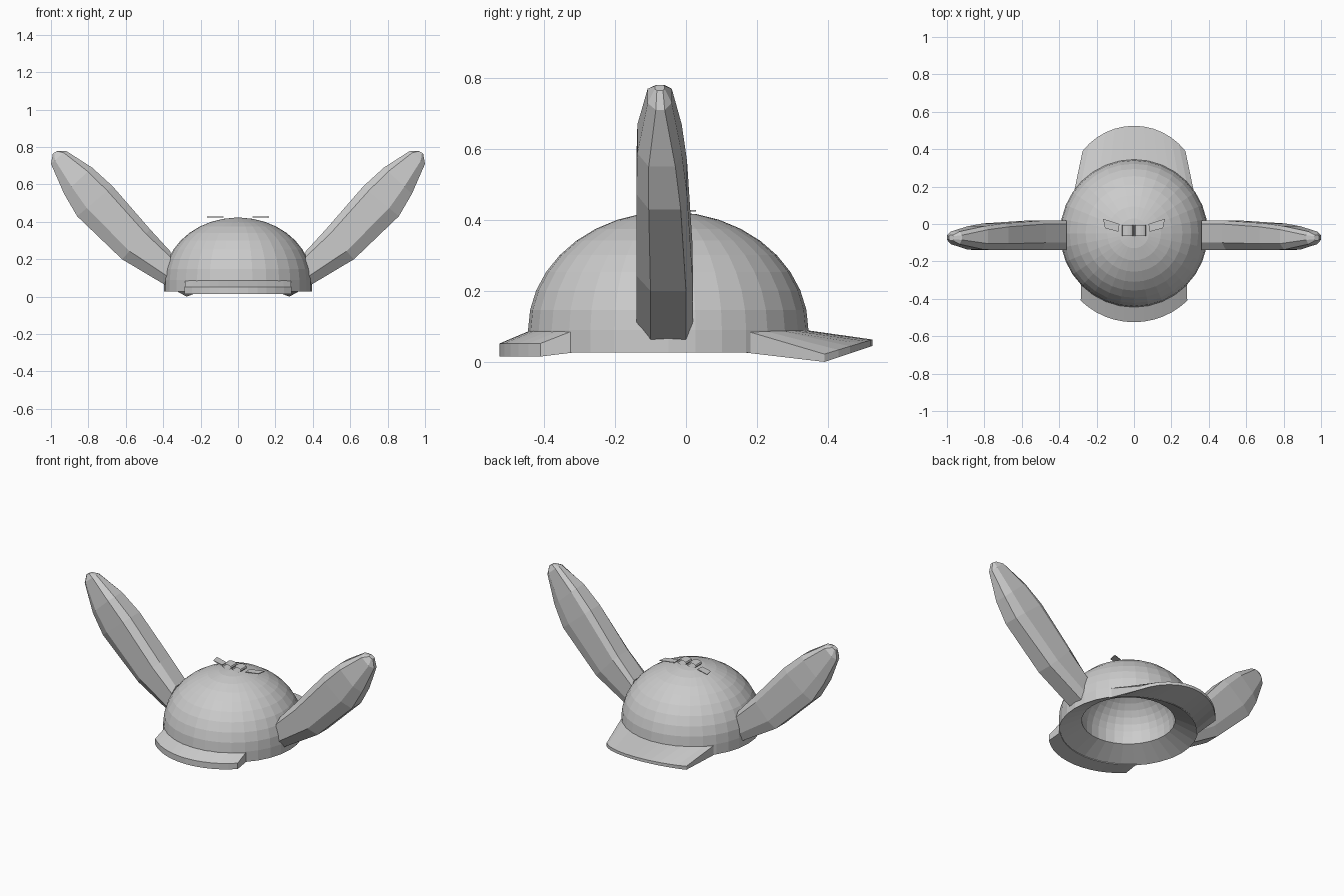
import bpy, bmesh, math
from mathutils import Vector

if "Cube" in bpy.data.objects:
    bpy.data.objects.remove(bpy.data.objects["Cube"], do_unlink=True)

grey = bpy.data.materials.new("plain grey")
grey.use_nodes = True
grey.diffuse_color = (0.6, 0.6, 0.6, 1)
grey.node_tree.nodes["Principled BSDF"].inputs["Base Color"].default_value = (0.6, 0.6, 0.6, 1)

CY = -0.05       # dome centre in y
RADIUS = 0.395   # dome radius


def finish(name, bm):
    bmesh.ops.recalc_face_normals(bm, faces=bm.faces)
    mesh = bpy.data.meshes.new(name)
    bm.to_mesh(mesh)
    bm.free()
    mesh.materials.append(grey)
    obj = bpy.data.objects.new(name, mesh)
    bpy.context.collection.objects.link(obj)
    return obj


def loft(name, rings, cap=True):
    """Skin a list of equal closed rings of points."""
    bm = bmesh.new()
    rows = [[bm.verts.new(p) for p in ring] for ring in rings]
    n = len(rows[0])
    for a, b in zip(rows, rows[1:]):
        for i in range(n):
            j = (i + 1) % n
            bm.faces.new((a[i], a[j], b[j], b[i]))
    if cap:
        bm.faces.new(rows[0])
        bm.faces.new(rows[-1])
    return finish(name, bm)


# Cap shell: outer dome, and a smaller copy of it inside, joined by a sloping rim
outer = [(RADIUS, 0.027)]
for i in range(10):
    a = math.radians(9.8 * i)
    outer.append((RADIUS * math.cos(a), 0.09 + 0.333 * math.sin(a)))
inner = [(r * 0.67, 0.225 + (z - 0.225) * 0.67) for r, z in outer]
profile = outer[::-1] + inner
loft("cap_dome", [[(r * math.cos(t), CY + r * math.sin(t), z)
                   for t in (math.tau * k / 32 for k in range(32))]
                  for r, z in profile])


# Brims: a fan of sections from the dome out to a curved edge
def brim(name, side, inner_angle, half_width, corner_y, tip_y, corner_z, tip_z, steps=12):
    sag = tip_y - corner_y
    big_r = (half_width ** 2 + sag ** 2) / (2 * sag)
    outer_angle = math.asin(half_width / big_r)
    rings = []
    for k in range(steps + 1):
        s = 2 * k / steps - 1
        a, b = s * inner_angle, s * outer_angle
        x0, y0 = 0.385 * math.sin(a), CY + side * 0.385 * math.cos(a)
        x1, y1 = big_r * math.sin(b), side * (tip_y - big_r + big_r * math.cos(b))
        low, high = (t + (c - t) * (1 - math.cos(b)) / (1 - math.cos(outer_angle))
                     for c, t in zip(corner_z, tip_z))
        rings.append([(x0, y0, 0.027), (x1, y1, low), (x1, y1, high), (x0, y0, 0.09)])
    loft(name, rings)


brim("front_brim", -1, math.radians(47), 0.285, 0.41, 0.525, (0.015, 0.052), (0.015, 0.052))
brim("back_brim", 1, math.radians(57), 0.275, 0.39, 0.525, (0.0, 0.022), (0.045, 0.063))

# Ears: sections given by lower and upper edge (x, z), strip y limits, side y limits
sections = [
    ((0.36, 0.045), (0.36, 0.24), (-0.10, 0.0), (-0.14, 0.02)),
    ((0.62, 0.20), (0.47, 0.36), (-0.10, 0.0), (-0.14, 0.018)),
    ((0.86, 0.43), (0.67, 0.59), (-0.105, -0.015), (-0.14, 0.003)),
    ((0.93, 0.55), (0.78, 0.69), (-0.105, -0.03), (-0.137, -0.012)),
    ((1.0, 0.71), (0.92, 0.78), (-0.085, -0.06), (-0.108, -0.04)),
    ((0.99, 0.765), (0.965, 0.78), (-0.082, -0.065), (-0.088, -0.06)),
]


def ear(name, mirror):
    rings = []
    for low, high, strip, side in sections:
        low, high = Vector(low), Vector(high)
        ring = []
        for t, y in ((0, strip[0]), (0.27, side[0]), (0.85, side[0]), (1, strip[0]),
                     (1, strip[1]), (0.85, side[1]), (0.27, side[1]), (0, strip[1])):
            p = low.lerp(high, t)
            ring.append((mirror * p.x, y, p.y))
        rings.append(ring)
    loft(name, rings)


# Bow on the crown: an open loop and a flat ribbon tail on each side
def bow_half(side, m):
    loft(side + "_bow_loop",
         [[(m * 0.034 + 0.031 * math.cos(t), y, 0.437 + 0.015 * math.sin(t))
           for t in (math.tau * k / 12 for k in range(12))]
          for y in (-0.065, -0.005)], cap=False)
    corners = ((0.082, -0.042), (0.155, -0.022), (0.165, 0.028), (0.078, 0.0))
    loft(side + "_bow_tail", [[(m * x, y, z) for x, y in corners] for z in (0.424, 0.428)])


for label, m in (("left", 1), ("right", -1)):
    ear(label + "_ear", m)
    bow_half(label, m)
